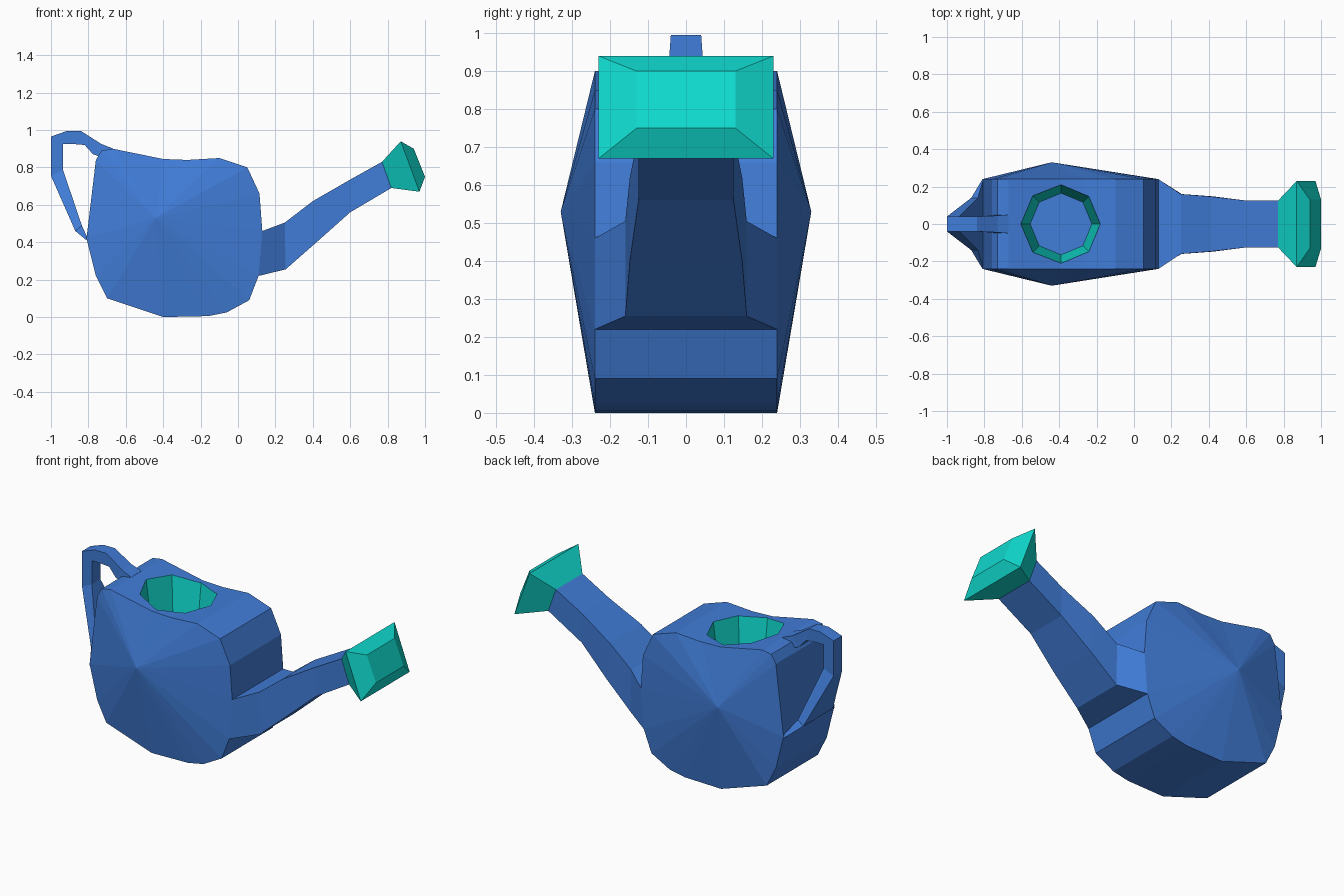
import bpy, bmesh
from math import cos, sin, pi

if "Cube" in bpy.data.objects:
    bpy.data.objects.remove(bpy.data.objects["Cube"])


def material(name, rgb):
    m = bpy.data.materials.new(name)
    m.diffuse_color = (*rgb, 1)
    m.use_nodes = True
    m.node_tree.nodes["Principled BSDF"].inputs["Base Color"].default_value = m.diffuse_color
    return m


BLUE = material("blue_plastic", (0.053, 0.205, 0.69))
TEAL = material("teal_plastic", (0.005, 0.70, 0.62))


def finish(name, bm, mats):
    bmesh.ops.recalc_face_normals(bm, faces=bm.faces)
    me = bpy.data.meshes.new(name)
    bm.to_mesh(me)
    bm.free()
    for m in mats:
        me.materials.append(m)
    ob = bpy.data.objects.new(name, me)
    bpy.context.collection.objects.link(ob)
    return ob


def loft(name, sections, mat, start_cap=True, end_cap=True):
    """Rectangular sections: (upper x, z, lower x, z, half width)."""
    bm = bmesh.new()
    rings = [[bm.verts.new(p) for p in ((a, -w, b), (a, w, b), (c, w, d), (c, -w, d))]
             for a, b, c, d, w in sections]
    for r, s in zip(rings, rings[1:]):
        for i in range(4):
            j = (i + 1) % 4
            bm.faces.new((r[i], r[j], s[j], s[i]))
    if start_cap:
        bm.faces.new(rings[0])
    if end_cap:
        bm.faces.new(rings[-1])
    return finish(name, bm, [mat])


# Body: side profile extruded across y, each side fanned to a raised point
profile = [(-0.81, 0.42), (-0.76, 0.84), (-0.73, 0.89), (-0.67, 0.90), (-0.40, 0.845),
           (-0.27, 0.84), (-0.10, 0.85), (0.05, 0.80), (0.115, 0.66), (0.13, 0.46),
           (0.11, 0.22), (0.06, 0.09), (-0.06, 0.025), (-0.16, 0.005), (-0.40, 0.0),
           (-0.70, 0.10), (-0.76, 0.22)]
bm = bmesh.new()
sides = []
for s in (-1, 1):
    ring = [bm.verts.new((x, s * 0.24, z)) for x, z in profile]
    tip = bm.verts.new((-0.44, s * 0.33, 0.53))
    sides.append(ring)
    for i in range(len(ring)):
        bm.faces.new((ring[i - 1], ring[i], tip))
for i in range(len(profile)):
    bm.faces.new((sides[0][i - 1], sides[0][i], sides[1][i], sides[1][i - 1]))
body = finish("can_body", bm, [BLUE, TEAL])

# Filling hole: tapered octagon with teal walls and a blue floor
bm = bmesh.new()
rings = [[bm.verts.new((-0.39 + r * cos(i * pi / 4), r * sin(i * pi / 4), z))
          for i in range(8)] for r, z in ((0.165, 0.50), (0.23, 1.0))]
for i in range(8):
    bm.faces.new((rings[0][i - 1], rings[0][i], rings[1][i], rings[1][i - 1])).material_index = 1
for ring in rings:
    bm.faces.new(ring)
cutter = finish("hole_cutter", bm, [BLUE, TEAL])
cutter.hide_render = True
mod = body.modifiers.new("filling_hole", 'BOOLEAN')
mod.operation = 'DIFFERENCE'
mod.solver = 'EXACT'
mod.object = cutter
bpy.context.view_layer.objects.active = body
bpy.ops.object.modifier_apply(modifier=mod.name)
bpy.data.objects.remove(cutter)

# Spout flaring out of the front of the body
loft("spout", [(0.13, 0.46, 0.11, 0.22, 0.24), (0.25, 0.505, 0.255, 0.255, 0.16),
               (0.40, 0.62, 0.42, 0.40, 0.148), (0.60, 0.735, 0.60, 0.56, 0.125),
               (0.77, 0.83, 0.82, 0.69, 0.125)], BLUE, False, False)

# Sprinkler head
loft("sprinkler_head", [(0.77, 0.83, 0.82, 0.69, 0.125), (0.87, 0.94, 0.97, 0.67, 0.23),
                        (0.94, 0.90, 1.0, 0.75, 0.13)], TEAL)

# Handle: wide fin at the back rising to a thin loop that meets the top
loft("handle", [(-0.805, 0.425, -0.81, 0.41, 0.24), (-0.835, 0.49, -0.87, 0.46, 0.14),
                (-0.935, 0.785, -1.0, 0.755, 0.04), (-0.935, 0.925, -1.0, 0.965, 0.04),
                (-0.88, 0.925, -0.915, 0.995, 0.04), (-0.82, 0.92, -0.84, 0.995, 0.04),
                (-0.775, 0.87, -0.73, 0.925, 0.045), (-0.71, 0.85, -0.67, 0.902, 0.05)], BLUE)
